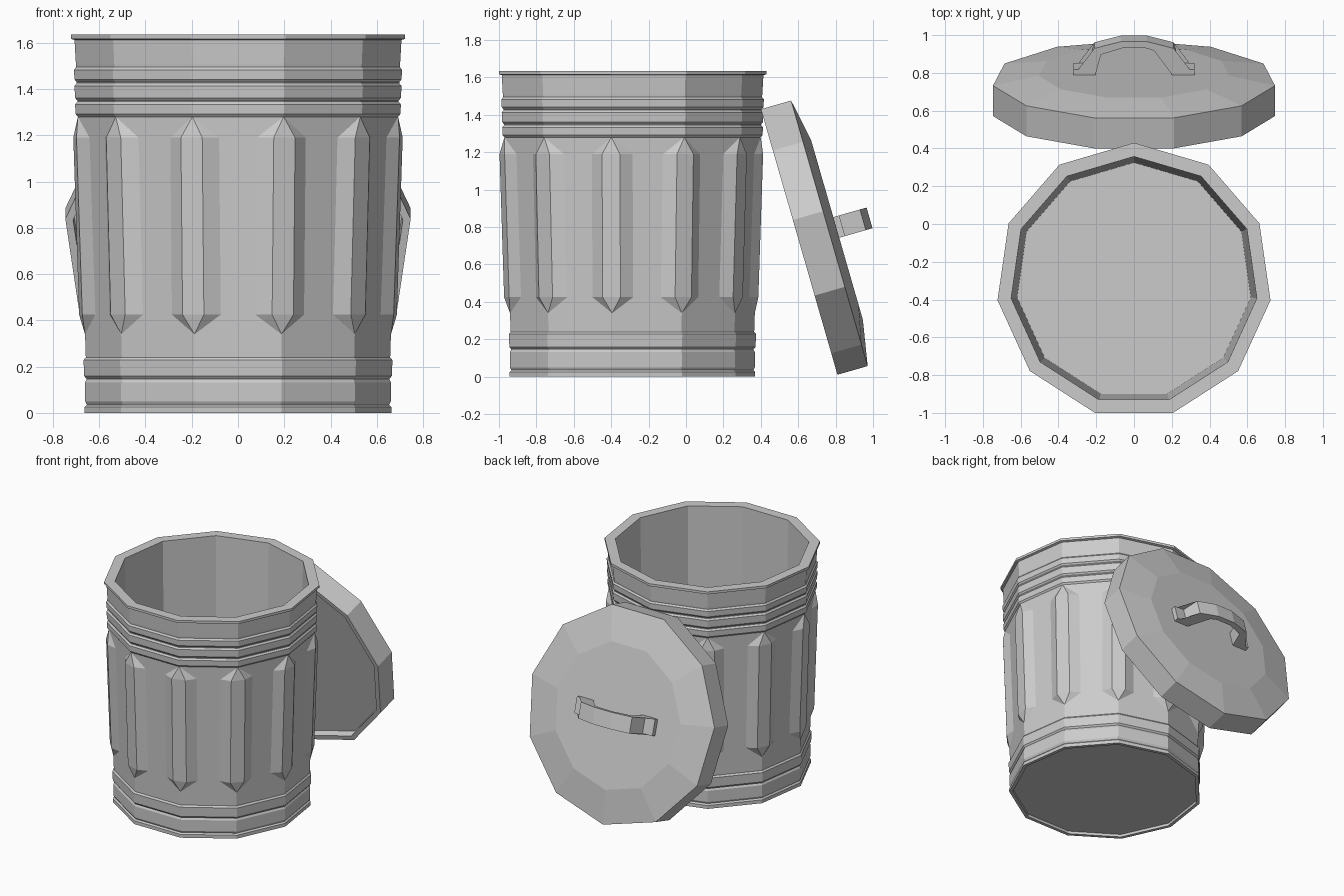
import bpy, bmesh, math
from mathutils import Matrix, Vector

if "Cube" in bpy.data.objects:
    bpy.data.objects.remove(bpy.data.objects["Cube"])

SIDES = 11
CAN_Y = -0.30


def finish(bm, name, matrix):
    bmesh.ops.recalc_face_normals(bm, faces=bm.faces)
    mesh = bpy.data.meshes.new(name)
    bm.to_mesh(mesh)
    bm.free()
    obj = bpy.data.objects.new(name, mesh)
    bpy.context.collection.objects.link(obj)
    obj.matrix_world = matrix
    return obj


def bridge(bm, a, b):
    n = len(a)
    for i in range(n):
        bm.faces.new((a[i], a[(i + 1) % n], b[(i + 1) % n], b[i]))


def lathe(name, profile, start, matrix):
    """Eleven-sided turned solid, capped at both ends of the profile."""
    bm = bmesh.new()
    rings = []
    for r, z in profile:
        angles = [start + math.tau * i / SIDES for i in range(SIDES)]
        rings.append([bm.verts.new((r * math.cos(a), r * math.sin(a), z)) for a in angles])
    for a, b in zip(rings, rings[1:]):
        bridge(bm, a, b)
    bm.faces.new(rings[0])
    bm.faces.new(rings[-1])
    return finish(bm, name, matrix)


def wall(z):
    """Corner radius of the tapered can wall at height z."""
    return 0.665 + (z - 0.25) * 0.0333


def rib(z0, z1, out=0.01):
    """Raised hoop between two heights."""
    return [(wall(z0), z0), (wall(z0) + out, z0 + 0.012),
            (wall(z1) + out, z1 - 0.012), (wall(z1), z1)]


# Can body: recessed base, foot ring, ribs, rim, hollow inside
can_at = Matrix.Translation((0, CAN_Y, 0))
profile = [(0.645, 0.02), (0.645, 0), (0.67, 0), (0.67, 0.025), (0.66, 0.035), (0.668, 0.05), (0.668, 0.132)]
profile += [(wall(0.144), 0.144)] + rib(0.147, 0.24)
profile += rib(1.28, 1.345) + rib(1.35, 1.425) + rib(1.43, 1.495)
profile += [(0.708, 1.51), (0.714, 1.612), (0.73, 1.617), (0.73, 1.635),
            (0.657, 1.635), (0.625, 0.04)]
lathe("can_body", profile, math.pi / 2, can_at)

# Raised flutes on every corner of the can, pointed at both ends
bm = bmesh.new()
for i in range(SIDES):
    spin = Matrix.Rotation(math.pi / 2 + math.tau * i / SIDES, 3, 'Z')

    def vert(r, t, z):
        return bm.verts.new(spin @ Vector((r, t, z)))

    low, high = [[vert(wall(z) - 0.032, -0.11, z), vert(wall(z) + 0.016, -0.048, z),
                  vert(wall(z) + 0.016, 0.048, z), vert(wall(z) - 0.032, 0.11, z)]
                 for z in (0.425, 1.19)]
    for j in range(3):
        bm.faces.new((low[j], low[j + 1], high[j + 1], high[j]))
    for ring, z in ((low, 0.34), (high, 1.28)):
        tip = vert(wall(z), 0, z)
        for j in range(3):
            bm.faces.new((ring[j], ring[j + 1], tip))
finish(bm, "can_flutes", can_at)

# Lid frame: leaning against the back of the can
up = Vector((0, -0.277, 0.961)).normalized()
out = Vector((0, 0.961, 0.277)).normalized()
lid_at = Matrix((up.cross(out), up, out)).transposed().to_4x4()
lid_at.translation = (0, 0.601, 0.735)

# Lid: shallow recess underneath, straight skirt, sloped shoulder, flat top
lathe("lid", [(0.715, 0.05), (0.72, 0), (0.754, 0), (0.754, 0.168), (0.509, 0.212)],
      -math.pi / 2, lid_at)

# Lid handle: mirrored strap outline given thickness across its width
outer = [(0.32, 0.21), (0.32, 0.245), (0.24, 0.245), (0.21, 0.36), (0.07, 0.397)]
inner = [(0.06, 0.362), (0.175, 0.325), (0.205, 0.21)]
half_outline = list(zip(outer, outer[1:]))
outline = outer + [(-x, z) for x, z in reversed(outer)]
outline += [(-x, z) for x, z in reversed(inner)] + inner
bm = bmesh.new()
sides = [[bm.verts.new((x, y, z)) for x, z in outline] for y in (-0.053, 0.062)]
bridge(bm, *sides)
for s in sides:
    bm.faces.new(s)
bmesh.ops.triangulate(bm, faces=[f for f in bm.faces if len(f.verts) > 4])
finish(bm, "lid_handle", lid_at)
